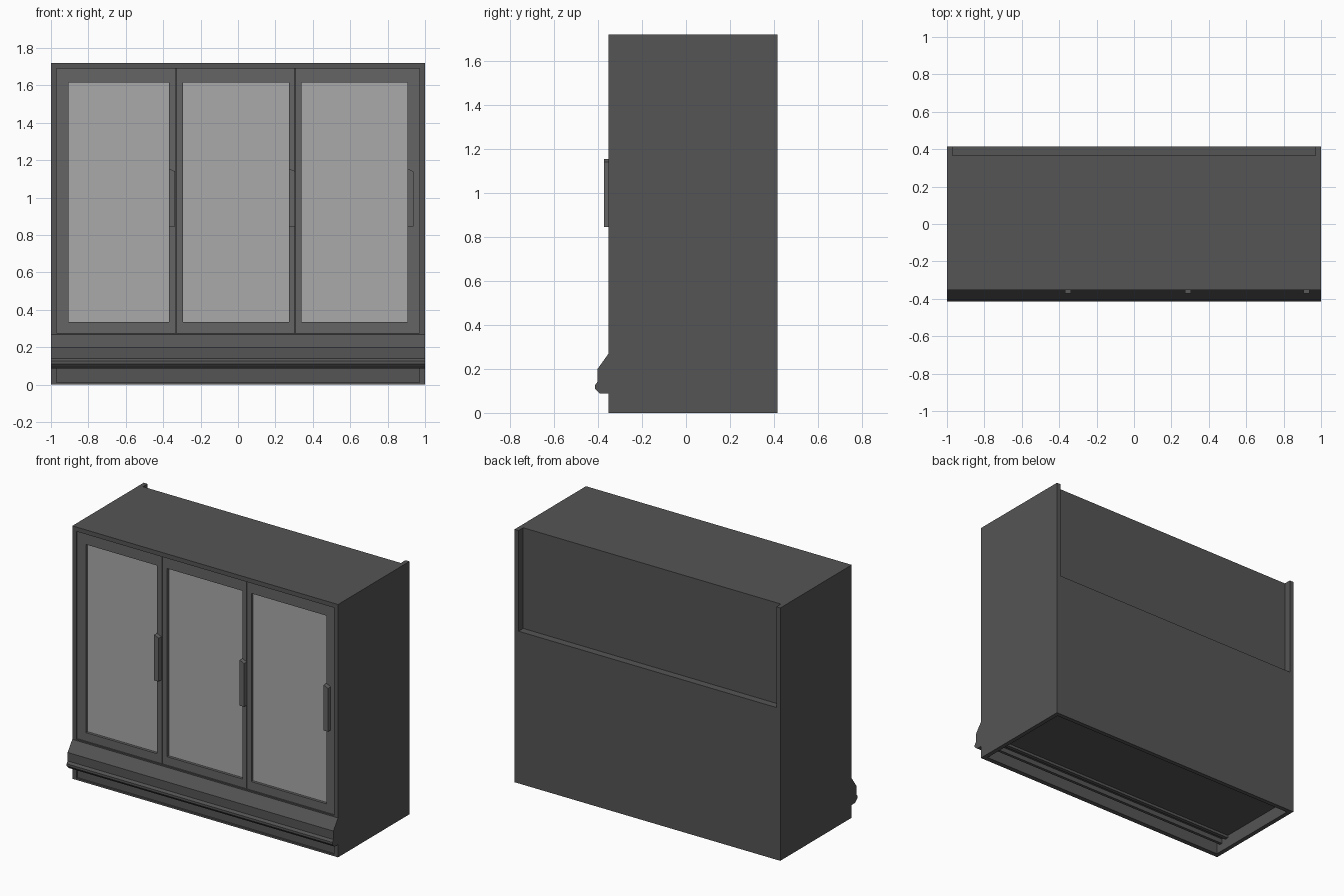
import bpy, bmesh

if "Cube" in bpy.data.objects:
    bpy.data.objects.remove(bpy.data.objects["Cube"])


def material(name, v):
    m = bpy.data.materials.new(name)
    m.diffuse_color = (v, v, v, 1)
    m.use_nodes = True
    m.node_tree.nodes["Principled BSDF"].inputs["Base Color"].default_value = m.diffuse_color
    return m


BODY = material("dark_grey", 0.09)
FRAME = material("frame_grey", 0.13)
GLASS = material("glass_grey", 0.40)


def add(name, bm, mat):
    bmesh.ops.recalc_face_normals(bm, faces=bm.faces)
    me = bpy.data.meshes.new(name)
    bm.to_mesh(me)
    bm.free()
    me.materials.append(mat)
    ob = bpy.data.objects.new(name, me)
    bpy.context.collection.objects.link(ob)
    return ob


def prism(name, pts, shift, mat):
    """Extrude a closed 3D polygon along a vector."""
    bm = bmesh.new()
    f = bm.faces.new([bm.verts.new(p) for p in pts])
    ext = bmesh.ops.extrude_face_region(bm, geom=[f])["geom"]
    verts = [g for g in ext if isinstance(g, bmesh.types.BMVert)]
    bmesh.ops.translate(bm, verts=verts, vec=shift)
    # the starting face stays as the back cap
    return add(name, bm, mat)


def box(name, x, y, z, mat=BODY):
    pts = [(x[0], y[0], z[0]), (x[1], y[0], z[0]),
           (x[1], y[0], z[1]), (x[0], y[0], z[1])]
    return prism(name, pts, (0, y[1] - y[0], 0), mat)


def ring(name, outer, inner, y, mat):
    """Rectangular frame; outer and inner are (x0, x1, z0, z1)."""
    bm = bmesh.new()
    loops = []
    for yy in y:
        for a, b, c, d in (outer, inner):
            loops.append([bm.verts.new((px, yy, pz)) for px, pz in
                          ((a, c), (b, c), (b, d), (a, d))])
    fo, fi, bo, bi = loops
    for p, q in ((fo, fi), (fi, bi), (bi, bo), (bo, fo)):
        for i in range(4):
            j = (i + 1) % 4
            bm.faces.new((p[i], p[j], q[j], q[i]))
    return add(name, bm, mat)


# Cabinet: one block with the openings cut out
cabinet = box("cabinet", (-1, 1), (-0.353, 0.415), (0, 1.72))
cuts = {
    "back_recess": ((-0.97, 0.97), (0.365, 0.5), (1.035, 1.8)),
    "door_opening": ((-0.97, 0.97), (-0.5, -0.31), (0.277, 1.69)),
    "bottom_cavity": ((-0.97, 0.97), (-0.32, 0.385), (-0.1, 0.088)),
    "kick_recess": ((-0.97, 0.97), (-0.5, -0.342), (0.012, 0.087)),
}
for name, (x, y, z) in cuts.items():
    cutter = box(name, x, y, z)
    mod = cabinet.modifiers.new(name, 'BOOLEAN')
    mod.operation = 'DIFFERENCE'
    mod.solver = 'EXACT'
    mod.object = cutter
    bpy.context.view_layer.objects.active = cabinet
    bpy.ops.object.modifier_apply(modifier=name)
    bpy.data.objects.remove(cutter)

# Rails under the base
box("base_rail_rear", (-0.97, 0.97), (-0.235, -0.21), (0.07, 0.09))
box("base_rail_front", (-0.97, 0.97), (-0.29, -0.27), (0.055, 0.09))

# Front bumper, a profile run along the whole width
profile = [(-0.353, 0.268), (-0.403, 0.198), (-0.403, 0.14), (-0.414, 0.125),
           (-0.414, 0.11), (-0.405, 0.1), (-0.39, 0.087), (-0.353, 0.087)]
prism("bumper", [(-1, y, z) for y, z in profile], (2, 0, 0), BODY)

# Three doors: frame, glass and handle
doors = [((-0.97, -0.332), (-0.905, -0.37)),
         ((-0.328, 0.303), (-0.293, 0.273)),
         ((0.307, 0.97), (0.34, 0.905))]
for n, (o, i) in enumerate(doors, 1):
    ring(f"door_frame_{n}", (*o, 0.277, 1.69), (*i, 0.335, 1.615),
         (-0.343, -0.31), FRAME)
    box(f"door_glass_{n}", i, (-0.325, -0.31), (0.335, 1.615), GLASS)
    h = i[1]
    prism(f"door_handle_{n}",
          [(h, -0.372, 0.845), (h + 0.033, -0.372, 0.845),
           (h + 0.033, -0.372, 1.14), (h, -0.372, 1.155)],
          (0, 0.03, 0), FRAME)
